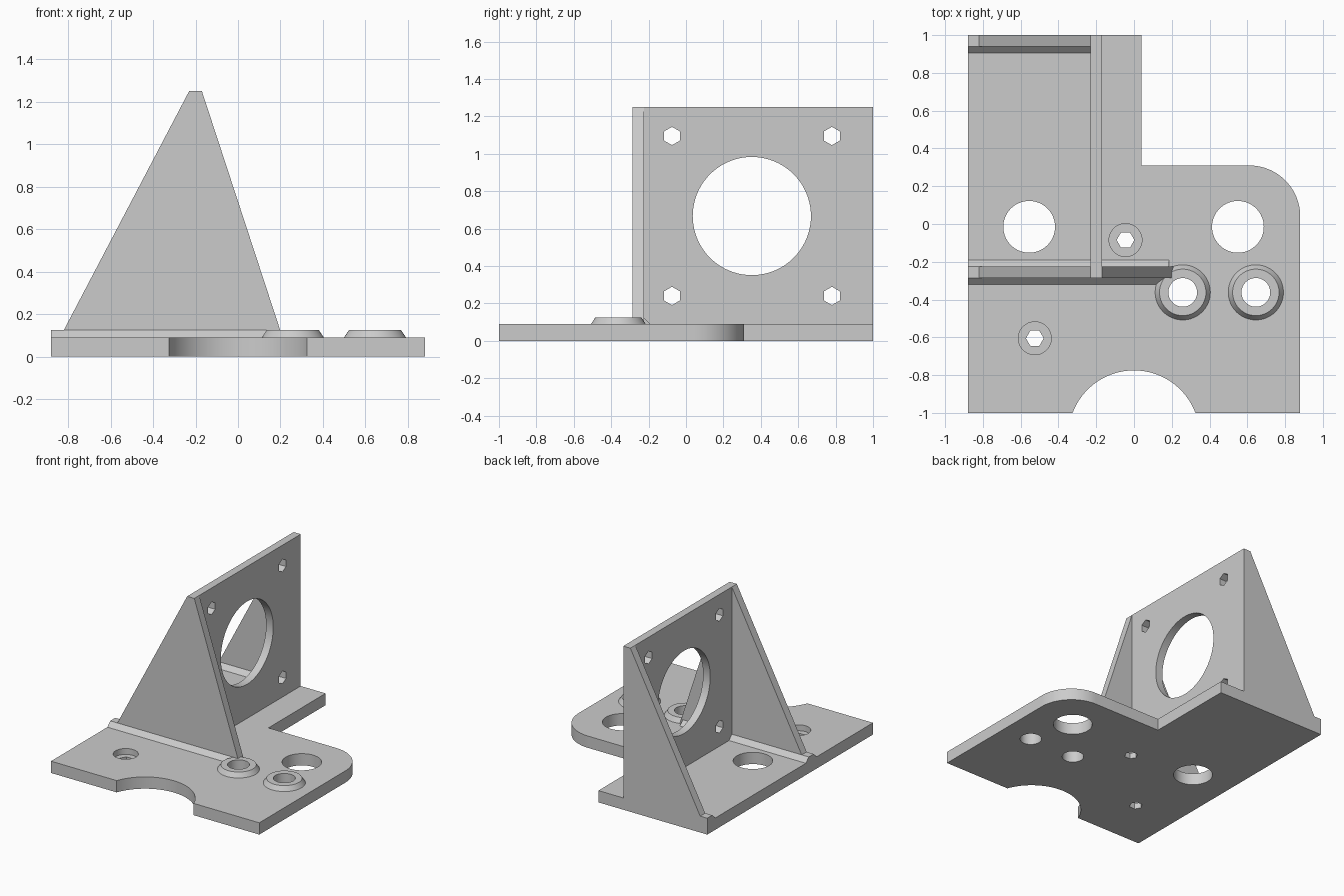
import bpy, bmesh
from math import sin, cos, pi, asin, tau

cube = bpy.data.objects.get("Cube")
if cube:
    bpy.data.objects.remove(cube, do_unlink=True)

grey = bpy.data.materials.new("light grey")
grey.use_nodes = True
grey.diffuse_color = (0.6, 0.6, 0.6, 1)
grey.node_tree.nodes["Principled BSDF"].inputs["Base Color"].default_value = (0.6, 0.6, 0.6, 1)

PLATE = 0.09      # top of the base plate
RIB = 0.125       # top of the reinforcing fillets and bosses
LEFT, RIGHT = -0.88, 0.88
WALL = (-0.23, -0.17)


def arc(cx, cy, r, start, end, n):
    return [(cx + r * cos(start + (end - start) * i / n),
             cy + r * sin(start + (end - start) * i / n)) for i in range(n + 1)]


def ring(cx, cy, r, n=64, phase=0.0):
    return arc(cx, cy, r, phase, phase + tau, n)[:-1]


def loft(name, low_pts, high_pts, lo, hi, axis):
    """Solid between two matching outlines along an axis."""
    place = {"x": lambda a, b, h: (h, a, b),
             "y": lambda a, b, h: (a, h, b),
             "z": lambda a, b, h: (a, b, h)}[axis]
    bm = bmesh.new()
    low = [bm.verts.new(place(a, b, lo)) for a, b in low_pts]
    high = [bm.verts.new(place(a, b, hi)) for a, b in high_pts]
    bm.faces.new(low)
    bm.faces.new(high)
    n = len(low)
    for i in range(n):
        j = (i + 1) % n
        bm.faces.new((low[i], low[j], high[j], high[i]))
    bmesh.ops.recalc_face_normals(bm, faces=bm.faces)
    mesh = bpy.data.meshes.new(name)
    bm.to_mesh(mesh)
    bm.free()
    mesh.materials.append(grey)
    obj = bpy.data.objects.new(name, mesh)
    bpy.context.collection.objects.link(obj)
    return obj


def prism(name, pts, lo, hi, axis):
    return loft(name, pts, pts, lo, hi, axis)


def activate(obj):
    bpy.ops.object.select_all(action="DESELECT")
    obj.select_set(True)
    bpy.context.view_layer.objects.active = obj


def cut(obj, pts, lo, hi, axis):
    cutter = prism("cutter", pts, lo, hi, axis)
    cutter.hide_render = True
    mod = obj.modifiers.new("hole", "BOOLEAN")
    mod.operation = "DIFFERENCE"
    mod.solver = "EXACT"
    mod.object = cutter
    activate(obj)
    bpy.ops.object.modifier_apply(modifier=mod.name)
    bpy.data.objects.remove(cutter, do_unlink=True)


parts = []

# Base plate with a rounded corner and a round notch in the front edge
notch_r, notch_y = 0.347, -1.122
a = asin((-1 - notch_y) / notch_r)
outline = [(LEFT, -1)] + arc(0, notch_y, notch_r, pi - a, a, 40) + [(RIGHT, -1)]
outline += arc(0.61, 0.04, 0.27, 0, pi / 2, 24)
outline += [(0.04, 0.31), (0.04, 1), (LEFT, 1)]
base = prism("base_plate", outline, 0, PLATE, "z")
parts.append(base)
for x in (-0.555, 0.55):
    cut(base, ring(x, -0.015, 0.137), -0.1, 0.2, "z")

# Counterbored hexagonal screw holes
for x, y in ((-0.045, -0.085), (-0.525, -0.605)):
    cut(base, ring(x, y, 0.087), 0.045, 0.2, "z")
    cut(base, ring(x, y, 0.047, 6), -0.1, 0.2, "z")

# Tapered bosses with through holes
bosses = (0.258, 0.645)
boss_y, boss_hole = -0.362, 0.076
for i, x in enumerate(bosses):
    boss = loft(f"boss_{i + 1}", ring(x, boss_y, 0.146), ring(x, boss_y, 0.123),
                PLATE, RIB, "z")
    for obj in (base, boss):
        cut(obj, ring(x, boss_y, boss_hole), -0.1, 0.3, "z")
    parts.append(boss)

# Upright mounting wall with a large opening and four hexagonal holes
wall = prism("mounting_wall", [(-0.225, PLATE), (1, PLATE), (1, 1.25), (-0.225, 1.25)],
             *WALL, "x")
parts.append(wall)
cut(wall, ring(0.352, 0.667, 0.316, 80), -0.4, 0, "x")
for y in (-0.075, 0.78):
    for z in (0.24, 1.095):
        cut(wall, ring(y, z, 0.049, 6, pi / 2), -0.4, 0, "x")

# Triangular gussets: the front one braces both sides, the rear one only the left
slope = [(LEFT, PLATE), (LEFT, RIB), (-0.82, RIB), (WALL[0], 1.25)]
parts.append(prism("front_gusset", slope + [(WALL[1], 1.25), (0.21, PLATE)],
                   -0.285, -0.225, "y"))
parts.append(prism("rear_gusset", slope + [(WALL[0], PLATE)], 0.94, 1, "y"))


# Chamfer strips along the gusset feet
def foot_strip(name, y, side, x0, x1):
    d = RIB - PLATE
    strip = prism(name, [(y, PLATE), (y + side * d, PLATE), (y, RIB)], x0, x1, "x")
    parts.append(strip)
    return strip


front = foot_strip("front_foot_strip", -0.285, -1, LEFT, 0.2)
cut(front, ring(bosses[0], boss_y, boss_hole), -0.1, 0.3, "z")
foot_strip("inner_foot_strip", -0.225, 1, LEFT, WALL[0])
foot_strip("outer_foot_strip", -0.225, 1, WALL[1], 0.185)
foot_strip("rear_foot_strip", 0.94, -1, LEFT, WALL[0])

for obj in parts:
    activate(obj)
    bpy.ops.object.shade_smooth_by_angle()
